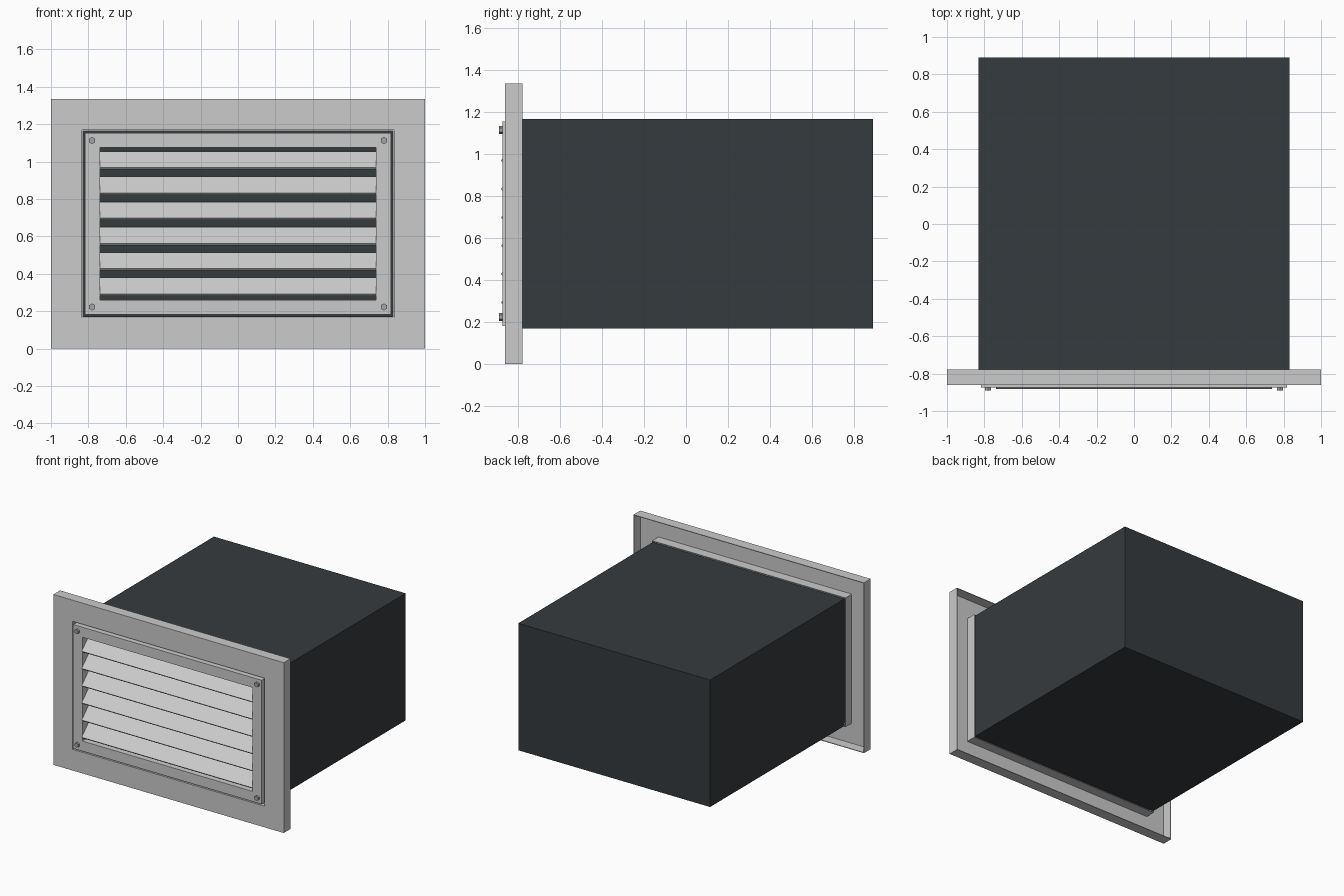
import bpy, bmesh, math
from mathutils import Matrix

if "Cube" in bpy.data.objects:
    bpy.data.objects.remove(bpy.data.objects["Cube"])

HX, HZ = 1.0, 0.668          # half width and half height of the wall flange
ZC = HZ                      # centre height


def material(name, rgb):
    m = bpy.data.materials.new(name)
    m.diffuse_color = (*rgb, 1)
    m.use_nodes = True
    m.node_tree.nodes["Principled BSDF"].inputs["Base Color"].default_value = m.diffuse_color
    return m


light = material("light_metal", (0.68, 0.71, 0.69))
dark = material("dark_housing", (0.036, 0.043, 0.047))
steel = material("screw_steel", (0.36, 0.38, 0.37))


def finish(name, bm, mat):
    bmesh.ops.recalc_face_normals(bm, faces=bm.faces[:])
    me = bpy.data.meshes.new(name)
    bm.to_mesh(me)
    bm.free()
    me.materials.append(mat)
    ob = bpy.data.objects.new(name, me)
    bpy.context.collection.objects.link(ob)
    return ob


def frame(name, profile, mat):
    """Sweep a closed (inset, y) profile around the flange rectangle."""
    bm = bmesh.new()
    loops = []
    for d, y in profile:
        x, z = HX - d, HZ - d
        loops.append([bm.verts.new((sx * x, y, ZC + sz * z))
                      for sx, sz in ((-1, -1), (1, -1), (1, 1), (-1, 1))])
    n = len(loops)
    for i in range(n):
        a, b = loops[i], loops[(i + 1) % n]
        for j in range(4):
            k = (j + 1) % 4
            bm.faces.new((a[j], a[k], b[k], b[j]))
    return finish(name, bm, mat)


def extrude_x(name, profile, half, mat):
    """Extrude a closed (y, z) profile along x."""
    bm = bmesh.new()
    ends = [[bm.verts.new((s * half, y, z)) for y, z in profile] for s in (-1, 1)]
    for e in ends:
        bm.faces.new(e)
    n = len(profile)
    for i in range(n):
        j = (i + 1) % n
        bm.faces.new((ends[0][i], ends[0][j], ends[1][j], ends[1][i]))
    return finish(name, bm, mat)


# Wall flange: folded sheet, hollow behind, with outer and inner lips
T = 0.005
frame("wall_flange", [(0, -0.778), (0, -0.861), (0.166, -0.861), (0.166, -0.778),
                      (0.166 - T, -0.778), (0.166 - T, -0.861 + T),
                      (T, -0.861 + T), (T, -0.778)], light)

# Duct housing behind the flange
extrude_x("duct_housing", [(-0.778, 0.17), (0.89, 0.17), (0.89, 1.166), (-0.778, 1.166)],
          0.832, dark)

# Grille frame set into the flange opening
frame("grille_frame", [(0.182, -0.785), (0.182, -0.874), (0.261, -0.874), (0.261, -0.785)],
      light)

# Louvre slats, sloping down to the front
for k in range(6):
    z = 0.293 + 0.135 * k
    extrude_x(f"louvre_slat_{k + 1}",
              [(-0.881, z), (-0.794, z + 0.087), (-0.783, z + 0.076), (-0.870, z - 0.011)],
              0.739, light)

# Hexagonal screws at the four corners
for x in (-0.78, 0.78):
    for z in (ZC - 0.445, ZC + 0.445):
        bm = bmesh.new()
        bmesh.ops.create_cone(bm, cap_ends=True, segments=6, radius1=0.019, radius2=0.019,
                              depth=0.018,
                              matrix=Matrix.Translation((x, -0.881, z))
                              @ Matrix.Rotation(math.pi / 2, 4, 'X'))
        finish("corner_screw", bm, steel)
